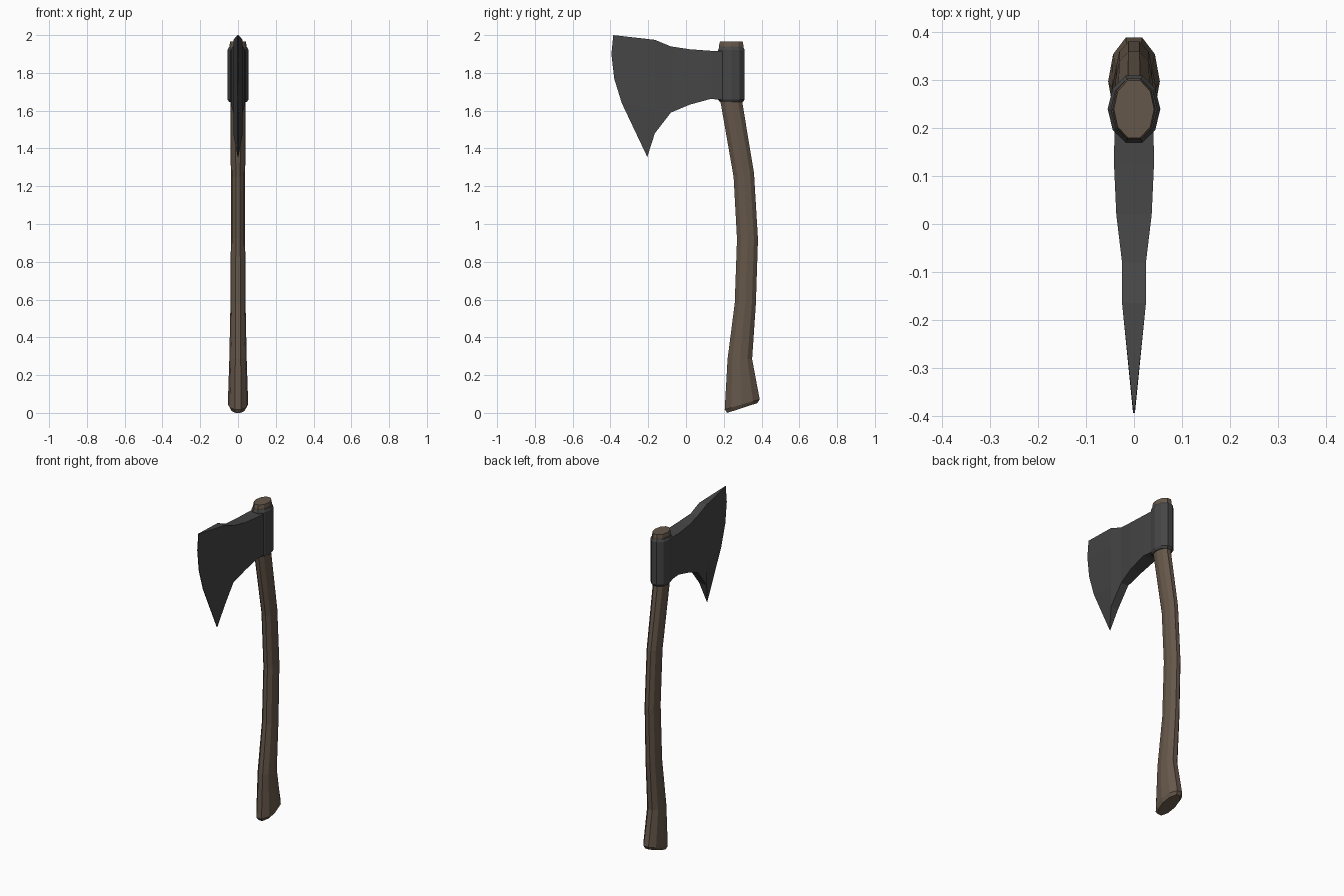
import bpy, bmesh, math

if "Cube" in bpy.data.objects:
    bpy.data.objects.remove(bpy.data.objects["Cube"])


def material(name, rgb):
    m = bpy.data.materials.new(name)
    m.diffuse_color = (*rgb, 1)
    m.use_nodes = True
    m.node_tree.nodes["Principled BSDF"].inputs["Base Color"].default_value = m.diffuse_color
    return m


def loft(name, rings, mat):
    """Skin a list of equal-length closed rings and cap both ends."""
    bm = bmesh.new()
    loops = [[bm.verts.new(p) for p in ring] for ring in rings]
    n = len(loops[0])
    for a, b in zip(loops, loops[1:]):
        for i in range(n):
            j = (i + 1) % n
            bm.faces.new((a[i], a[j], b[j], b[i]))
    bm.faces.new(loops[0])
    bm.faces.new(loops[-1])
    bmesh.ops.recalc_face_normals(bm, faces=bm.faces)
    me = bpy.data.meshes.new(name)
    bm.to_mesh(me)
    bm.free()
    me.materials.append(mat)
    ob = bpy.data.objects.new(name, me)
    bpy.context.collection.objects.link(ob)
    return ob


def oval(front, back, half_width, sides=10):
    """Ten-sided ring between a front and a back (y, z) point."""
    top = math.sin(math.radians(72))
    ring = []
    for k in range(sides):
        a = 2 * math.pi * k / sides
        t = 0.5 + 0.5 * math.sin(a) / top
        ring.append((half_width * math.cos(a),
                     front[0] + (back[0] - front[0]) * t,
                     front[1] + (back[1] - front[1]) * t))
    return ring


wood = material("wood", (0.13, 0.095, 0.068))
steel = material("steel", (0.06, 0.06, 0.06))

# Curved handle with slanted, flared butt: (front y, z), (back y, z), half width
loft("handle", [oval(*s) for s in (
    ((0.218, 0.0), (0.378, 0.052), 0.042),
    ((0.205, 0.018), (0.390, 0.072), 0.054),
    ((0.220, 0.285), (0.350, 0.285), 0.046),
    ((0.258, 0.58), (0.370, 0.58), 0.040),
    ((0.270, 0.92), (0.381, 0.92), 0.038),
    ((0.252, 1.25), (0.360, 1.27), 0.038),
    ((0.182, 1.65), (0.297, 1.65), 0.041),
    ((0.175, 1.945), (0.304, 1.945), 0.045),
    ((0.180, 1.965), (0.300, 1.965), 0.042),
)], wood)

# Steel collar around the handle
loft("collar", [oval((0.24 - r, z), (0.24 + r, z), w) for z, r, w in (
    (1.645, 0.060, 0.046), (1.658, 0.070, 0.055),
    (1.922, 0.070, 0.055), (1.936, 0.063, 0.048))], steel)

# Blade: (y, bottom z, top z, half thickness) columns, then the cutting edge
columns = [(0.22, 1.655, 1.914, 0.040), (0.13, 1.662, 1.917, 0.042),
           (0.02, 1.632, 1.925, 0.037), (-0.08, 1.590, 1.940, 0.025),
           (-0.165, 1.480, 1.975, 0.025)]
edge = [(-0.205, 1.355), (-0.34, 1.64), (-0.38, 1.77),
        (-0.395, 1.90), (-0.385, 2.0)]


def blade_ring(points, t):
    return ([(t, y, z) for y, z in points] +
            [(-t, y, z) for y, z in reversed(points)])


rows = len(edge)
rings = [blade_ring([(y, lo + (hi - lo) * i / (rows - 1)) for i in range(rows)], t)
         for y, lo, hi, t in columns]
rings.append(blade_ring(edge, 0.002))
loft("blade", rings, steel)
